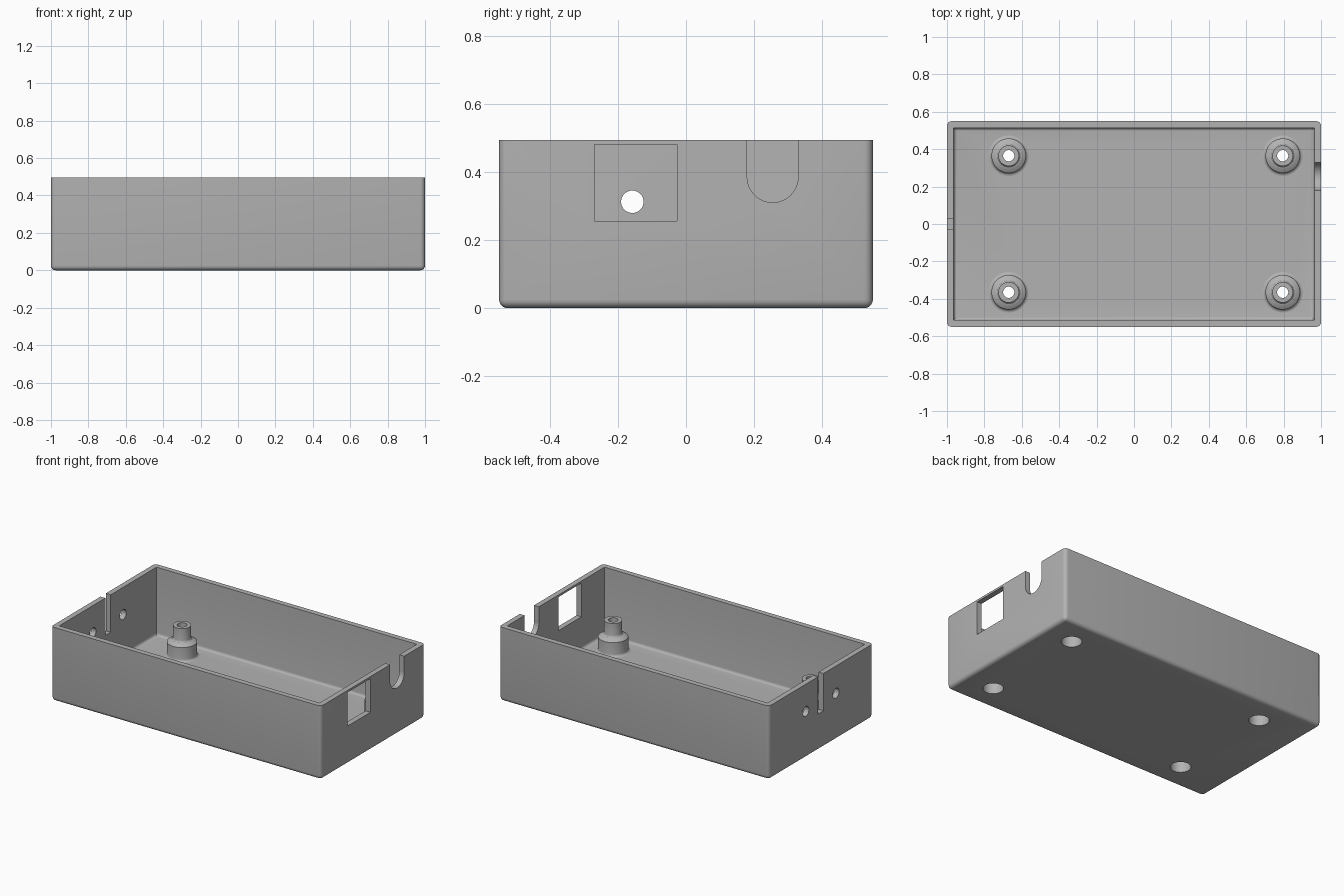
import bpy, bmesh
from math import pi, sin, cos
from mathutils import Matrix

if "Cube" in bpy.data.objects:
    bpy.data.objects.remove(bpy.data.objects["Cube"])

LENGTH, WIDTH, HEIGHT = 2.0, 1.1, 0.495
WALL, FLOOR, SEGS = 0.036, 0.04, 48

grey = bpy.data.materials.new("plain grey")
grey.use_nodes = True
colour = (0.45, 0.45, 0.45, 1)
grey.diffuse_color = colour
grey.node_tree.nodes["Principled BSDF"].inputs["Base Color"].default_value = colour


def finish(name, bm):
    bmesh.ops.recalc_face_normals(bm, faces=bm.faces)
    mesh = bpy.data.meshes.new(name)
    bm.to_mesh(mesh)
    bm.free()
    mesh.materials.append(grey)
    ob = bpy.data.objects.new(name, mesh)
    bpy.context.collection.objects.link(ob)
    return ob


def block(name, x, y, z, bevel=0, upright=False):
    """Box between (low, high) pairs; rounds the bottom and, if upright, the vertical edges."""
    bm = bmesh.new()
    bmesh.ops.create_cube(bm, size=1)
    for v in bm.verts:
        v.co = [r[0] if c < 0 else r[1] for c, r in zip(v.co, (x, y, z))]
    if bevel:
        low = [e for e in bm.edges if all(v.co.z == min(w.co.z for w in bm.verts) for v in e.verts)]
        vert = [e for e in bm.edges if abs(e.verts[0].co.z - e.verts[1].co.z) > 0.1]
        bmesh.ops.bevel(bm, geom=low + (vert if upright else []), offset=bevel,
                        segments=5, profile=0.5, affect='EDGES')
    return finish(name, bm)


def rod(name, centre, radius, depth, axis):
    bm = bmesh.new()
    turn = Matrix.Rotation(pi / 2, 4, 'Y') if axis == 'X' else Matrix()
    bmesh.ops.create_cone(bm, cap_ends=True, segments=SEGS, radius1=radius, radius2=radius,
                          depth=depth, matrix=Matrix.Translation(centre) @ turn)
    return finish(name, bm)


def cut(target, cutter):
    mod = target.modifiers.new("cut", 'BOOLEAN')
    mod.operation, mod.solver, mod.object = 'DIFFERENCE', 'EXACT', cutter
    bpy.context.view_layer.objects.active = target
    bpy.ops.object.modifier_apply(modifier=mod.name)
    bpy.data.objects.remove(cutter)


def smooth(ob):
    bpy.ops.object.select_all(action='DESELECT')
    ob.select_set(True)
    bpy.context.view_layer.objects.active = ob
    bpy.ops.object.shade_smooth_by_angle(angle=pi / 6)


# Open tray with rounded outside edges and a small fillet around the floor
X, Y = LENGTH / 2, WIDTH / 2
case = block("case_tray", (-X, X), (-Y, Y), (0, HEIGHT), 0.025, True)
cut(case, block("cavity", (WALL - X, X - WALL), (WALL - Y, Y - WALL), (FLOOR, 1), 0.018))

# Right end: square port window and round-bottomed cable notch
cut(case, block("window", (0.9, 1.1), (-0.27, -0.027), (0.256, 0.481)))
cut(case, rod("notch_end", (1, 0.255, 0.386), 0.075, 0.2, 'X'))
cut(case, block("notch", (0.9, 1.1), (0.18, 0.33), (0.386, 1)))

# Left end: narrow slot between two round holes
cut(case, block("slot", (-1.1, -0.9), (-0.027, 0.03), (0.245, 1)))
for y in (-0.158, 0.161):
    cut(case, rod("side_hole", (-1, y, 0.313), 0.033, 0.2, 'X'))

# Stepped screw posts, hollow from below, with a flared foot and sloping shoulder
BORE, FOOT = 0.062, 0.016
profile = [(BORE, FLOOR), (BORE, 0.1), (0.03, 0.1), (0.03, 0.245), (0.055, 0.245), (0.055, 0.165)]
profile += [(0.07 - 0.015 * cos(a), 0.165 - 0.015 * sin(a)) for a in (pi / 6, pi / 3, pi / 2)]
profile += [(0.092, 0.135)]
profile += [(0.092 + FOOT * (1 - cos(k * pi / 8)), FLOOR + FOOT * (1 - sin(k * pi / 8)))
            for k in range(5)]

for side, x in (("right", 0.795), ("left", -0.67)):
    for end, y in (("front", -0.365), ("back", 0.365)):
        cut(case, rod("bore", (x, y, 0), BORE, 0.3, 'Z'))
        bm = bmesh.new()
        verts = [bm.verts.new((r, 0, z)) for r, z in profile]
        edges = [bm.edges.new(p) for p in zip(verts, verts[1:])]
        bmesh.ops.spin(bm, geom=verts + edges, cent=(0, 0, 0), axis=(0, 0, 1),
                       angle=2 * pi, steps=SEGS, use_duplicate=False)
        bmesh.ops.remove_doubles(bm, verts=bm.verts, dist=0.0001)
        post = finish(f"screw_post_{end}_{side}", bm)
        post.location = (x, y, 0)
        # the open shell must face away from its solid wall
        top = [p for p in post.data.polygons if p.center.z > 0.244]
        if top[0].normal.z < 0:
            post.data.flip_normals()
        smooth(post)

smooth(case)
